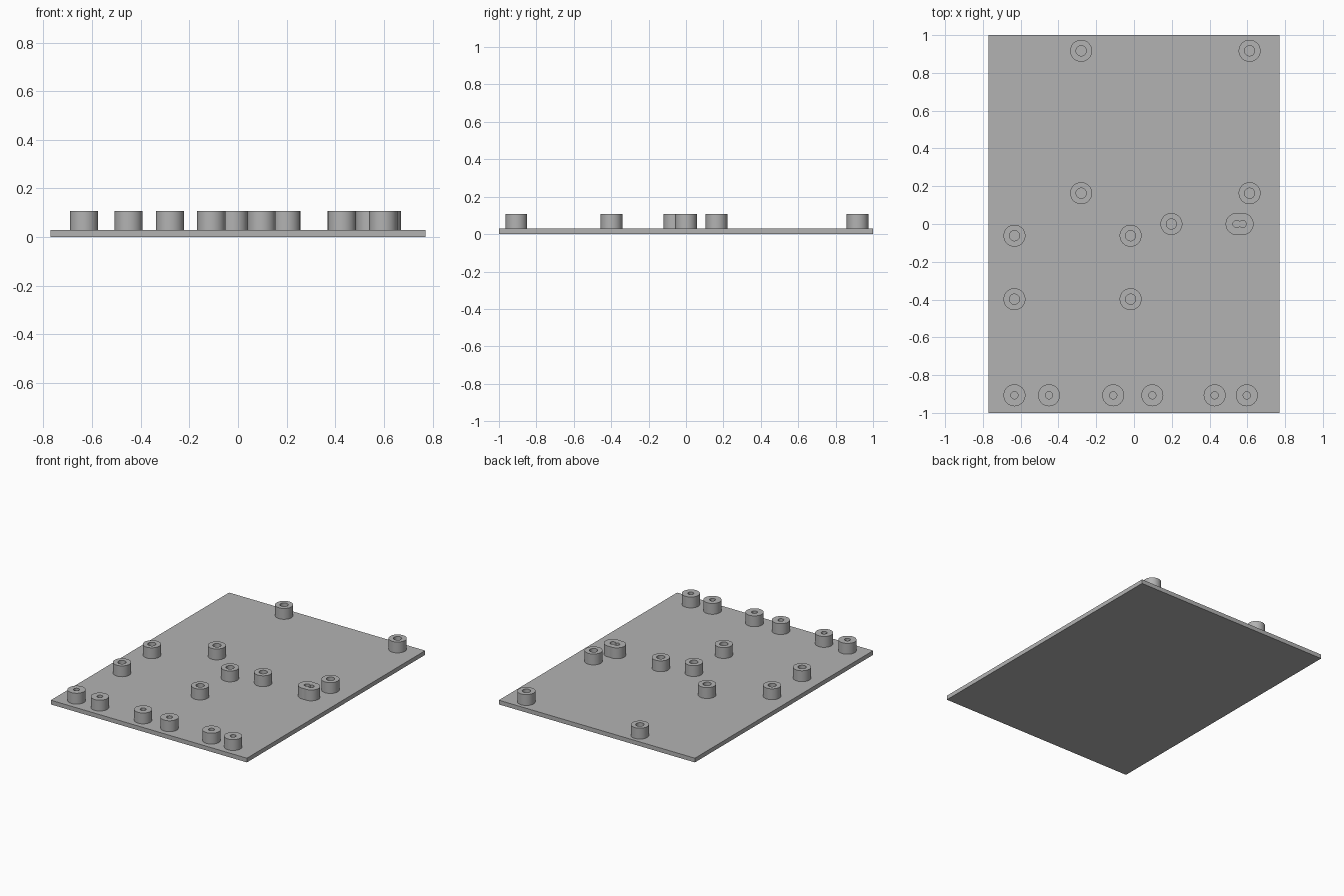
import bpy
import bmesh
from math import acos, cos, sin

cube = bpy.data.objects.get("Cube")
if cube:
    bpy.data.objects.remove(cube, do_unlink=True)

PLATE_TOP, POST_TOP = 0.03, 0.107
POST_RADIUS, WIDE_HOLE, NARROW_HOLE = 0.058, 0.027, 0.019
ARC_STEPS = 24

grey = bpy.data.materials.new("plain grey")
grey.use_nodes = True
colour = (0.45, 0.45, 0.45, 1)
grey.diffuse_color = colour
grey.node_tree.nodes["Principled BSDF"].inputs["Base Color"].default_value = colour


def finish(bm, name, location):
    bmesh.ops.recalc_face_normals(bm, faces=bm.faces)
    mesh = bpy.data.meshes.new(name)
    bm.to_mesh(mesh)
    bm.free()
    mesh.materials.append(grey)
    obj = bpy.data.objects.new(name, mesh)
    obj.location = location
    bpy.context.collection.objects.link(obj)
    return obj


def outline(radius, offset):
    """Outer edge of two circles centred at x = +-offset (one circle if 0)."""
    reach = acos(-offset / radius)
    points = []
    for side in (1, -1):
        for i in range(ARC_STEPS):
            a = -reach + 2 * reach * i / ARC_STEPS
            points.append((side * (offset + radius * cos(a)), side * radius * sin(a)))
    return points


def post(name, x, y, hole, offset=0):
    """Hollow standoff: outer wall, top rim and bore wall, closed below."""
    bm = bmesh.new()
    rings = []
    for radius, z in ((POST_RADIUS, 0), (POST_RADIUS, POST_TOP - PLATE_TOP),
                      (hole, POST_TOP - PLATE_TOP), (hole, 0)):
        rings.append([bm.verts.new((px, py, z)) for px, py in outline(radius, offset)])
    count = len(rings[0])
    for k in range(4):
        a, b = rings[k], rings[(k + 1) % 4]
        for i in range(count):
            j = (i + 1) % count
            bm.faces.new((a[i], a[j], b[j], b[i]))
    obj = finish(bm, name, (x, y, PLATE_TOP))
    bpy.ops.object.select_all(action="DESELECT")
    obj.select_set(True)
    bpy.context.view_layer.objects.active = obj
    bpy.ops.object.shade_smooth_by_angle()


# Base plate
bm = bmesh.new()
bmesh.ops.create_cube(bm, size=1)
bmesh.ops.scale(bm, vec=(1.54, 2, PLATE_TOP), verts=bm.verts)
finish(bm, "base_plate", (0, 0, PLATE_TOP / 2))

# Two rectangular groups of wide-bore standoffs
for group, xs, ys in (("back", (-0.28, 0.612), (0.163, 0.917)),
                      ("middle", (-0.633, -0.018), (-0.062, -0.398))):
    for x in xs:
        for y in ys:
            post(group + "_standoff", x, y, WIDE_HOLE)

# Row of narrow-bore standoffs along the front edge
for x in (-0.633, -0.45, -0.11, 0.097, 0.427, 0.597):
    post("front_standoff", x, -0.907, NARROW_HOLE)

# Centre pair: a single standoff and a merged double one
post("centre_standoff", 0.198, 0, WIDE_HOLE)
post("double_standoff", 0.559, 0, NARROW_HOLE, 0.016)
